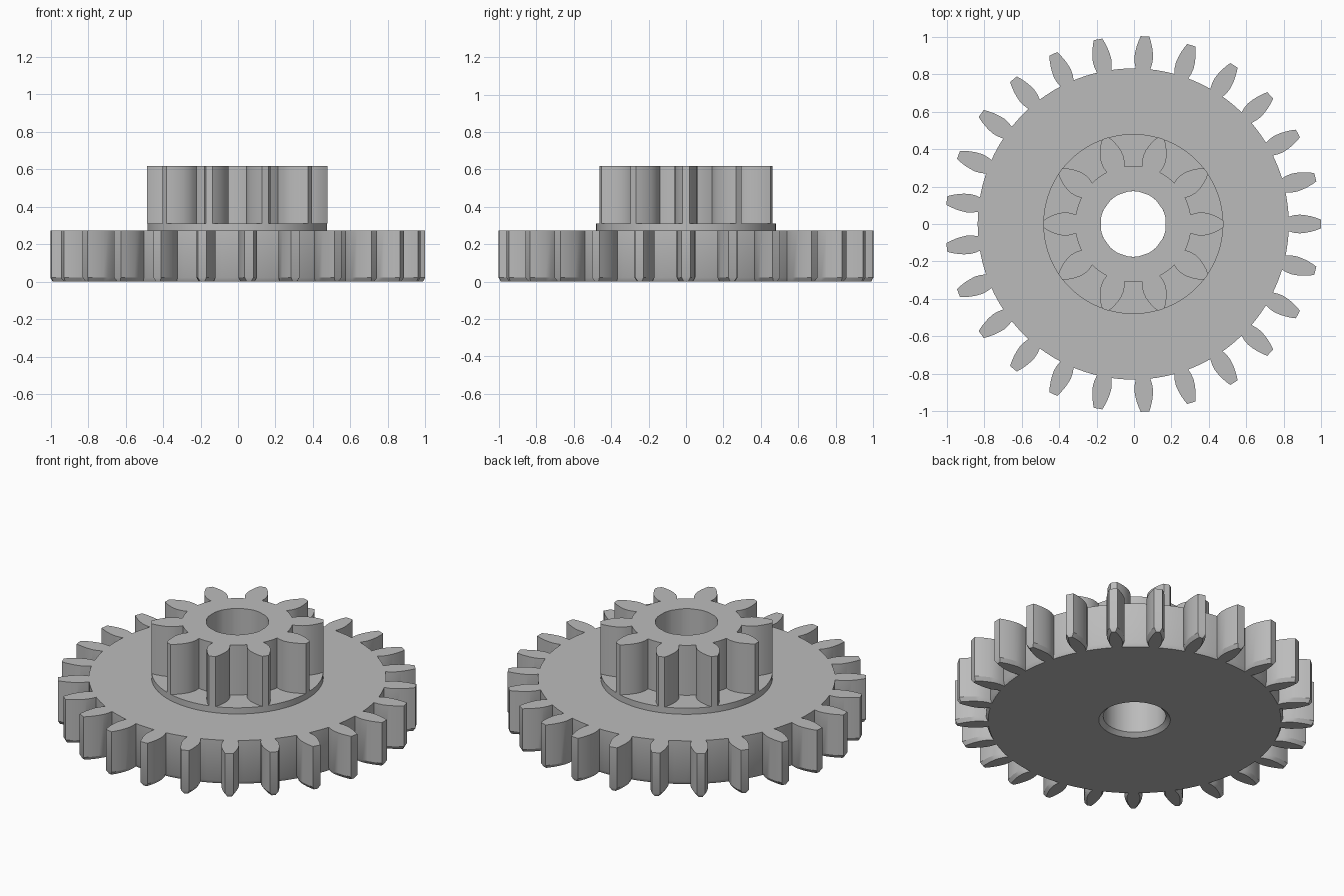
import bpy
import bmesh
from math import sin, cos, tau, atan2, radians

cube = bpy.data.objects.get("Cube")
if cube:
    bpy.data.objects.remove(cube, do_unlink=True)

AXIS_X = -0.004
BORE = 0.175

grey = bpy.data.materials.new("plain grey")
grey.use_nodes = True
GREY = (0.5, 0.5, 0.5, 1)
grey.diffuse_color = GREY
grey.node_tree.nodes["Principled BSDF"].inputs["Base Color"].default_value = GREY


def finish(name, bm):
    """Turn a bmesh into a grey object, smooth except at sharp edges."""
    bmesh.ops.recalc_face_normals(bm, faces=bm.faces)
    mesh = bpy.data.meshes.new(name)
    bm.to_mesh(mesh)
    bm.free()
    mesh.materials.append(grey)
    obj = bpy.data.objects.new(name, mesh)
    obj.location.x = AXIS_X
    bpy.context.collection.objects.link(obj)
    bpy.ops.object.select_all(action="DESELECT")
    obj.select_set(True)
    bpy.context.view_layer.objects.active = obj
    bpy.ops.object.shade_smooth_by_angle(angle=radians(30))


def polar(r, a):
    return r * cos(a), r * sin(a)


def gear(name, teeth, flank, layers, arc_steps=4):
    """flank: (radius, half width) from root to tip; layers: (z, inset, bore radius)."""
    bm = bmesh.new()
    pitch = tau / teeth
    n = len(flank)
    per_tooth = 2 * n + arc_steps - 1
    root_ids = [0] + list(range(2 * n - 1, per_tooth))
    rings = []
    for z, inset, bore in layers:
        # One tooth: right flank up, left flank down, then the valley arc
        half = [(polar(r - inset, atan2(w - inset, r))) for r, w in flank]
        tooth = [(x, -y) for x, y in half] + half[::-1]
        root = flank[0][0] - inset
        start = atan2(half[0][1], half[0][0])
        for i in range(1, arc_steps):
            tooth.append(polar(root, start + (pitch - 2 * start) * i / arc_steps))
        outer, inner = [], []
        for t in range(teeth):
            c, s = cos(t * pitch), sin(t * pitch)
            pts = [(x * c - y * s, x * s + y * c) for x, y in tooth]
            outer += [bm.verts.new((x, y, z)) for x, y in pts]
            for i in root_ids:
                a = atan2(pts[i][1], pts[i][0])
                inner.append(bm.verts.new((*polar(bore, a), z)))
        rings.append((outer, inner))

    # Outer walls and bore walls between the layers
    for low, high in zip(rings, rings[1:]):
        for a, b in zip(low, high):
            for i in range(len(a)):
                j = (i + 1) % len(a)
                bm.faces.new((a[i], a[j], b[j], b[i]))

    # End caps: one face per tooth and an annulus inside the root circle
    for outer, inner in (rings[0], rings[-1]):
        for t in range(teeth):
            k = t * per_tooth
            bm.faces.new(outer[k:k + 2 * n])
        root = [outer[t * per_tooth + i] for t in range(teeth) for i in root_ids]
        for i in range(len(root)):
            j = (i + 1) % len(root)
            bm.faces.new((root[i], root[j], inner[j], inner[i]))
    finish(name, bm)


def collar(name, radius, bore, z0, z1, steps=100):
    """Flat ring made by turning a rectangle about the axis."""
    bm = bmesh.new()
    section = [(bore, z0), (radius, z0), (radius, z1), (bore, z1)]
    rings = [[bm.verts.new((*polar(r, tau * i / steps), z)) for r, z in section]
             for i in range(steps)]
    for i in range(steps):
        a, b = rings[i], rings[(i + 1) % steps]
        for k in range(4):
            m = (k + 1) % 4
            bm.faces.new((a[k], a[m], b[m], b[k]))
    finish(name, bm)


# Large wheel with a chamfered underside and bore mouth
gear("large_gear", 25,
     [(0.83, 0.039), (0.86, 0.047), (0.89, 0.05), (0.92, 0.047),
      (0.95, 0.041), (0.98, 0.032), (1.003, 0.023)],
     [(0, 0.012, 0.2), (0.022, 0, BORE), (0.272, 0, BORE)])

# Thin shoulder between the two wheels
collar("shoulder_ring", 0.48, BORE, 0.272, 0.31)

# Small pinion on top
gear("small_pinion", 10,
     [(0.31, 0.05), (0.34, 0.06), (0.37, 0.063), (0.4, 0.059),
      (0.43, 0.048), (0.46, 0.033), (0.481, 0.018)],
     [(0.31, 0, BORE), (0.618, 0, BORE)], arc_steps=6)
